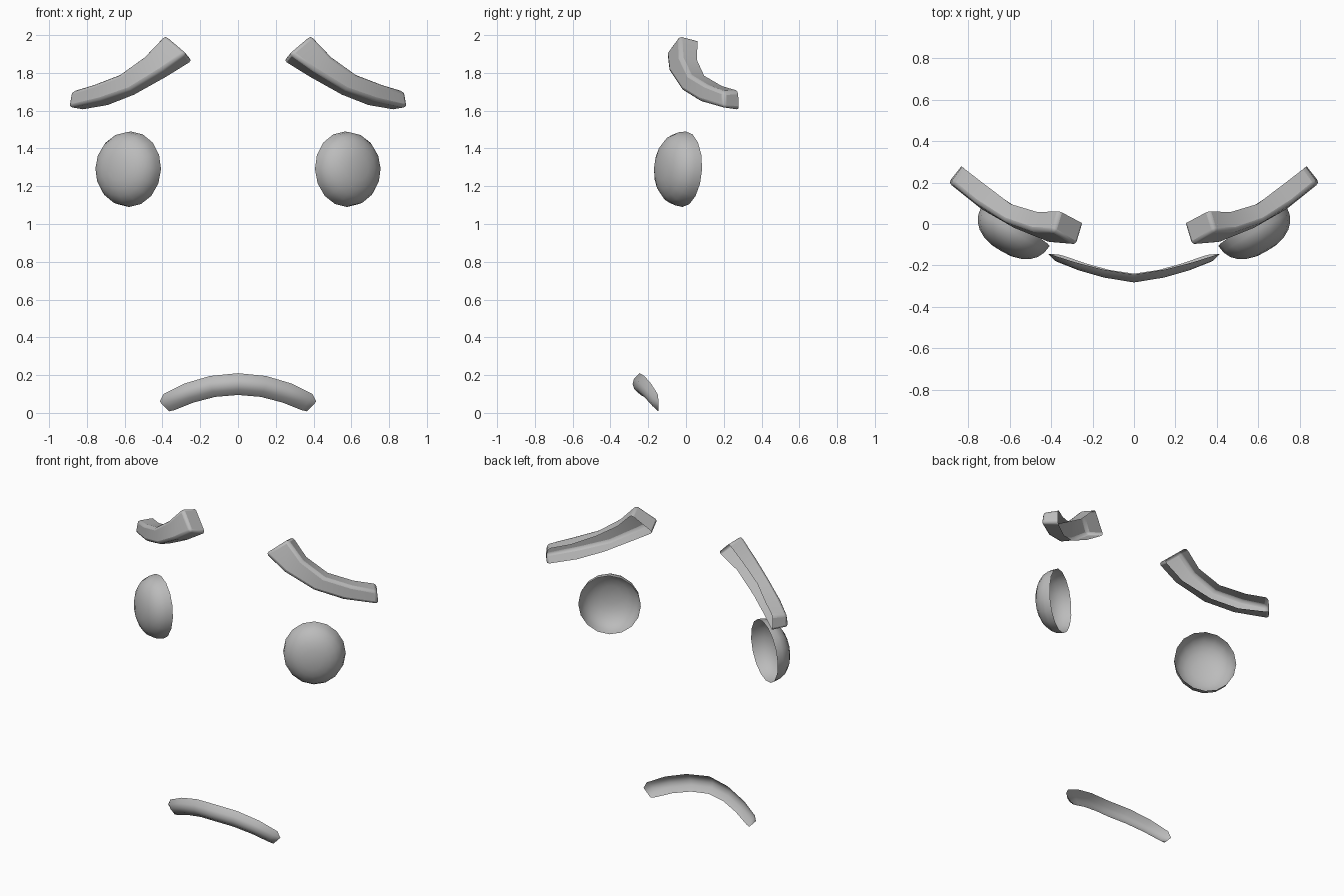
import bpy, math
from mathutils import Vector, Matrix

if "Cube" in bpy.data.objects:
    bpy.data.objects.remove(bpy.data.objects["Cube"])

grey = bpy.data.materials.new("plain_grey")
grey.diffuse_color = (0.5, 0.5, 0.5, 1)
grey.use_nodes = True
grey.node_tree.nodes["Principled BSDF"].inputs["Base Color"].default_value = grey.diffuse_color


def build(name, verts, faces):
    mesh = bpy.data.meshes.new(name)
    mesh.from_pydata([tuple(v) for v in verts], [], faces)
    mesh.materials.append(grey)
    ob = bpy.data.objects.new(name, mesh)
    bpy.context.collection.objects.link(ob)
    return ob


def mirror(ob):
    # mirrored across x = 0, welding on the centre line
    m = ob.modifiers.new("mirror", 'MIRROR')
    m.merge_threshold = 0.001


def smooth(ob, angle):
    bpy.ops.object.select_all(action='DESELECT')
    bpy.context.view_layer.objects.active = ob
    ob.select_set(True)
    bpy.ops.object.shade_smooth_by_angle(angle=math.radians(angle))


def strips(rows, cols):
    # quads joining consecutive open sections
    return [(r * cols + c, (r + 1) * cols + c, (r + 1) * cols + c + 1, r * cols + c + 1)
            for r in range(rows - 1) for c in range(cols - 1)]


# Eyebrows: four-cornered sections (top back, top front, bottom front,
# bottom back) from inner to outer end, open at the back
brow = [
    (0.36, 0.062, 1.975), (0.39, -0.035, 2.0), (0.275, -0.105, 1.905), (0.243, 0.0, 1.865),
    (0.465, 0.057, 1.87), (0.50, -0.03, 1.885), (0.40, -0.095, 1.815), (0.38, 0.0, 1.78),
    (0.595, 0.096, 1.785), (0.63, 0.015, 1.79), (0.57, -0.025, 1.71), (0.55, 0.07, 1.685),
    (0.72, 0.19, 1.73), (0.77, 0.105, 1.737), (0.73, 0.065, 1.655), (0.69, 0.16, 1.63),
    (0.83, 0.275, 1.705), (0.885, 0.20, 1.70), (0.90, 0.20, 1.615), (0.835, 0.28, 1.605),
]
faces = strips(5, 4) + [(0, 1, 2, 3), (19, 18, 17, 16)]
eyebrows = build("eyebrows", brow, faces)
bev = eyebrows.modifiers.new("soft_edges", 'BEVEL')
bev.width, bev.segments, bev.limit_method = 0.018, 2, 'ANGLE'
bev.angle_limit = math.radians(50)
mirror(eyebrows)
smooth(eyebrows, 40)

# Eyes: shallow domes open at the back, turned outwards
SEG, RINGS = 16, 6
turn = Matrix.Rotation(math.radians(30), 3, 'Z') @ Matrix.Rotation(math.radians(-3), 3, 'X')
centre = Vector((0.572, -0.01, 1.29))
verts, faces = [], []
for r in range(RINGS):
    a = r / RINGS * math.pi / 2
    rad, depth = math.cos(a) ** 0.85, 0.14 * math.sin(a) ** 0.9
    for s in range(SEG):
        b = s / SEG * 2 * math.pi
        verts.append(centre + turn @ Vector((0.19 * rad * math.cos(b), -depth,
                                             0.20 * rad * math.sin(b))))
verts.append(centre + turn @ Vector((0, -0.14, 0)))
for s in range(SEG):
    n = (s + 1) % SEG
    for r in range(RINGS - 1):
        faces.append((r * SEG + s, r * SEG + n, (r + 1) * SEG + n, (r + 1) * SEG + s))
    faces.append(((RINGS - 1) * SEG + s, (RINGS - 1) * SEG + n, RINGS * SEG))
eyes = build("eyes", verts, faces)
mirror(eyes)
smooth(eyes, 60)

# Mouth: arched half-tube open at the back; top edge, bottom edge, bulge
stations = [
    ((0, -0.245, 0.21), (0, -0.24, 0.095), 0.04),
    ((0.15, -0.22, 0.195), (0.12, -0.222, 0.085), 0.038),
    ((0.285, -0.185, 0.155), (0.235, -0.19, 0.055), 0.036),
    ((0.395, -0.15, 0.10), (0.335, -0.155, 0.015), 0.03),
    ((0.415, -0.145, 0.06), (0.365, -0.147, 0.008), 0.0),
]
verts = []
for i, (top, bottom, bulge) in enumerate(stations):
    lean = Vector((0.25 if i else 0, -1, 0))
    for k in range(5):
        t = k / 4
        verts.append(Vector(top).lerp(Vector(bottom), t)
                     + lean * bulge * max(0, math.sin(math.pi * t)) ** 0.7)
mouth = build("mouth", verts, [f[::-1] for f in strips(5, 5)])
mirror(mouth)
smooth(mouth, 60)

# Make every surface face outwards, towards the front
for ob in (eyebrows, eyes, mouth):
    mesh = ob.data
    if sum(p.normal.y * p.area for p in mesh.polygons) > 0:
        mesh.flip_normals()
